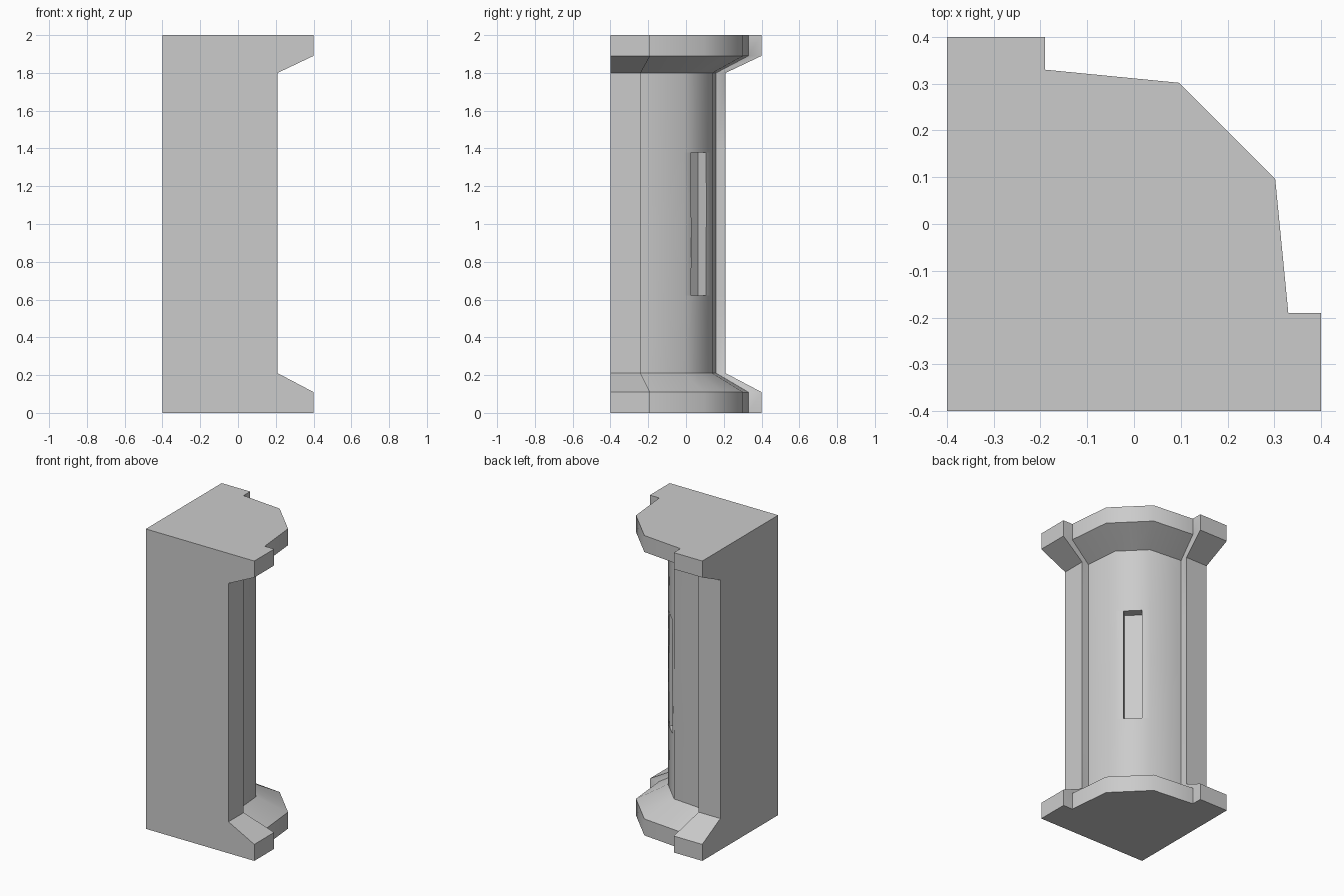
import bpy, bmesh, math

cube = bpy.data.objects.get("Cube")
if cube:
    bpy.data.objects.remove(cube, do_unlink=True)

grey = bpy.data.materials.new("light grey")
grey.use_nodes = True
colour = (0.6, 0.6, 0.6, 1)
grey.diffuse_color = colour
grey.node_tree.nodes["Principled BSDF"].inputs["Base Color"].default_value = colour


def corner_profile(half, middle):
    """Mirror one half of the section across the diagonal x = y."""
    mirrored = [(y, x) for x, y in reversed(half)]
    return [(-0.4, -0.4)] + half + [(middle, middle)] + mirrored


def end_section():
    return corner_profile([(0.4, -0.4), (0.4, -0.19), (0.33, -0.19), (0.302, 0.096)], 0.199)


def shaft_section(middle):
    return corner_profile([(0.21, -0.4), (0.21, -0.24), (0.16, -0.24), (0.14, -0.01)], middle)


def loft(name, sections):
    bm = bmesh.new()
    rings = [[bm.verts.new((x, y, z)) for x, y in section] for z, section in sections]
    for low, high in zip(rings, rings[1:]):
        for i in range(len(low)):
            j = (i + 1) % len(low)
            bm.faces.new((low[i], low[j], high[j], high[i]))
    bm.faces.new(rings[0][::-1])
    bm.faces.new(rings[-1])
    bmesh.ops.recalc_face_normals(bm, faces=bm.faces)
    mesh = bpy.data.meshes.new(name)
    bm.to_mesh(mesh)
    bm.free()
    mesh.materials.append(grey)
    obj = bpy.data.objects.new(name, mesh)
    bpy.context.collection.objects.link(obj)
    return obj


# Corner column: flared base, slightly swelling shaft, flared capital
column = loft("corner_column", [
    (0, end_section()), (0.11, end_section()),
    (0.21, shaft_section(0.065)), (0.62, shaft_section(0.066)),
    (1.0, shaft_section(0.071)),
    (1.38, shaft_section(0.066)), (1.8, shaft_section(0.065)),
    (1.89, end_section()), (2.0, end_section())])

# Tall slot sunk into the diagonal face
bpy.ops.mesh.primitive_cube_add(size=1, location=(0.125, 0.125, 1.0),
                                rotation=(0, 0, math.radians(45)))
cutter = bpy.context.object
cutter.name = "slot_cutter"
cutter.scale = (0.2 * math.sqrt(2), 0.112, 0.755)
cutter.data.materials.append(grey)
cutter.hide_render = True

slot = column.modifiers.new("slot", 'BOOLEAN')
slot.operation = 'DIFFERENCE'
slot.solver = 'EXACT'
slot.object = cutter

bpy.ops.object.select_all(action='DESELECT')
column.select_set(True)
bpy.context.view_layer.objects.active = column
bpy.ops.object.modifier_apply(modifier=slot.name)
bpy.data.objects.remove(cutter, do_unlink=True)

# Soft shading around the shaft, crisp edges elsewhere
bpy.ops.object.shade_smooth_by_angle(angle=math.radians(45))
